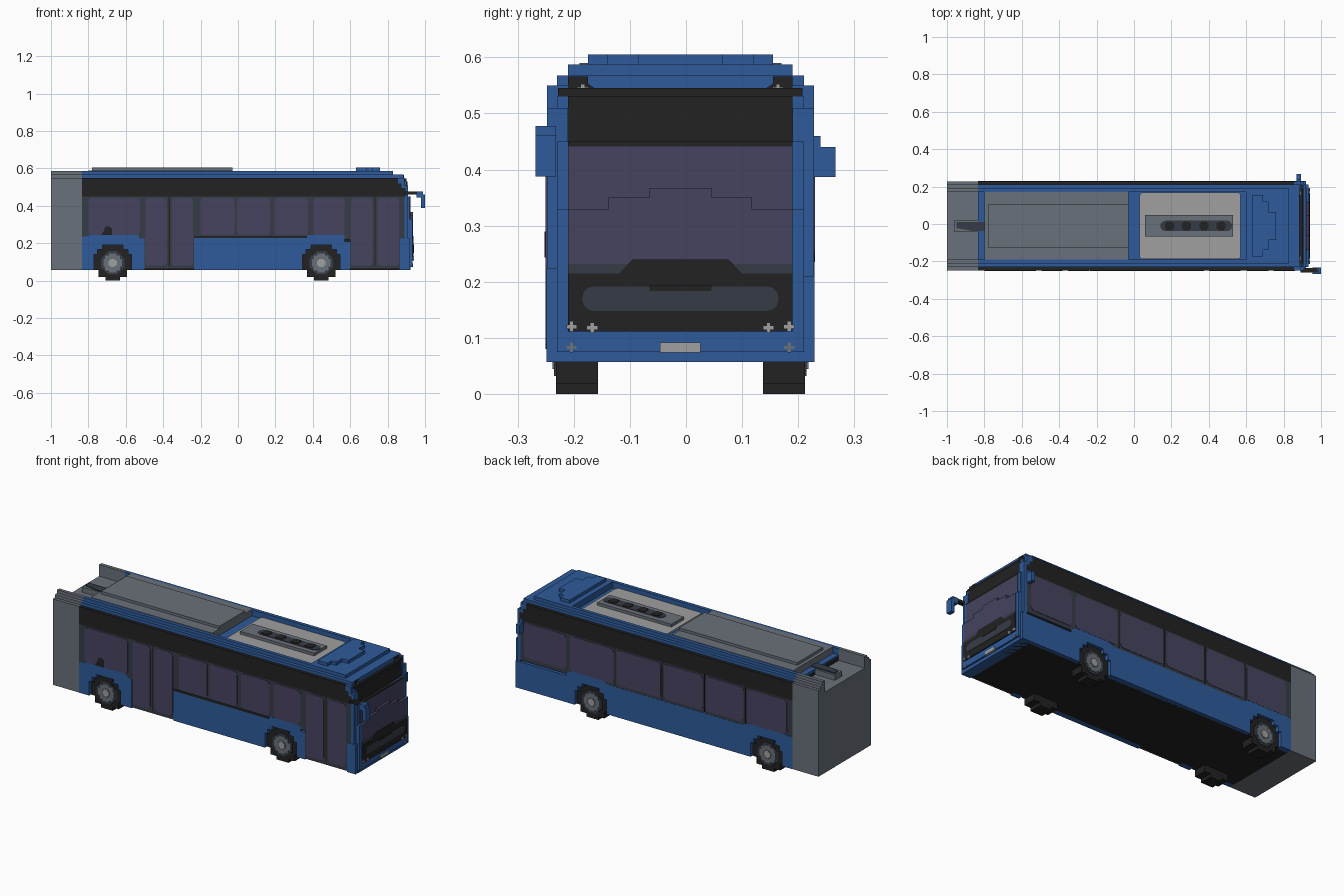
import bpy, math

if "Cube" in bpy.data.objects:
    bpy.data.objects.remove(bpy.data.objects["Cube"], do_unlink=True)


def material(name, rgb):
    lin = [((c / 255 + 0.055) / 1.055) ** 2.4 if c > 10 else c / 3295 for c in rgb] + [1]
    m = bpy.data.materials.new(name)
    m.use_nodes = True
    m.diffuse_color = lin
    bsdf = next(n for n in m.node_tree.nodes if n.type == 'BSDF_PRINCIPLED')
    bsdf.inputs["Base Color"].default_value = lin
    return m


BLUE = material("blue paint", (46, 91, 155))
BLACK = material("black trim", (34, 34, 34))
GLASS = material("tinted purple glass", (70, 67, 96))
SLATE = material("slate frame", (54, 60, 70))
GREY = material("grey panel", (106, 113, 122))
PALE = material("pale grey", (160, 160, 160))
C = -0.01                       # centre line of the body in y
OUT, CORE = 0.238, 0.218        # half widths of the skin and the core
WHEELS = (-0.67, 0.445)


def prism(name, pts, axis, a, b, mat):
    """Extrude a 2D outline from a to b along x, y or z."""
    place = {'x': lambda u, v, t: (t, u, v), 'y': lambda u, v, t: (u, t, v),
             'z': lambda u, v, t: (u, v, t)}[axis]
    n = len(pts)
    verts = [place(u, v, t) for t in (a, b) for u, v in pts]
    faces = [list(range(n)), list(range(2 * n - 1, n - 1, -1))]
    faces += [[i, i + n, (i + 1) % n + n, (i + 1) % n] for i in range(n)]
    me = bpy.data.meshes.new(name)
    me.from_pydata(verts, [], faces)
    me.materials.append(mat)
    # make the normals point outwards
    import bmesh
    bm = bmesh.new()
    bm.from_mesh(me)
    bmesh.ops.recalc_face_normals(bm, faces=bm.faces)
    bm.to_mesh(me)
    bm.free()
    ob = bpy.data.objects.new(name, me)
    bpy.context.collection.objects.link(ob)
    return ob


def rect(u0, u1, v0, v1):
    return [(u0, v0), (u1, v0), (u1, v1), (u0, v1)]


def box(name, x, y, z, mat):
    return prism(name, rect(*x, *y), 'z', z[0], z[1], mat)


def rounded(u0, u1, v0, v1, r):
    pts = []
    for cu, cv, a0 in ((u1 - r, v1 - r, 0), (u0 + r, v1 - r, 90),
                       (u0 + r, v0 + r, 180), (u1 - r, v0 + r, 270)):
        for k in range(4):
            a = math.radians(a0 + 30 * k)
            pts.append((cu + r * math.cos(a), cv + r * math.sin(a)))
    return pts


def stepped_disc(cx, cz, r, s):
    """Blocky circle outline made of square steps."""
    n = round(r / s)
    right = []
    for k in range(-n, n):
        w = round(math.sqrt(max(r * r - ((k + 0.5) * s) ** 2, 0)) / s) * s
        right += [(w, k * s), (w, (k + 1) * s)]
    pts = [p for i, p in enumerate(right)
           if i == 0 or i == len(right) - 1
           or not (right[i - 1][0] == p[0] == right[i + 1][0])]
    pts += [(-u, v) for u, v in reversed(pts)]
    return [(cx + u, cz + v) for u, v in pts]


def skirt(name, x0, x1, top, wheels, side):
    """Lower side panel with stepped wheel arches."""
    pts = [(x0, 0.057)]
    for w in wheels:
        arch = [(-0.1, 0.057), (-0.1, 0.14), (-0.082, 0.14), (-0.082, 0.168),
                (-0.055, 0.168), (-0.055, 0.19)]
        pts += [(w + u, v) for u, v in arch]
        pts += [(w - u, v) for u, v in reversed(arch)]
    pts += [(x1, 0.057)] + top
    prism(name, pts, 'y', C + side * (CORE - 0.01), C + side * (OUT + 0.001), BLUE)


# Main shell
box("body_core", (-0.835, 0.90), (C - CORE, C + CORE), (0.057, 0.545), BLACK)
box("roof_floor", (-0.835, 0.88), (C - 0.22, C + 0.22), (0.54, 0.552), BLUE)
box("rear_body", (-1, -0.835), (C - OUT, C + OUT), (0.057, 0.52), GREY)

# Stepped roof rails and both side walls
for s, label in ((-1, "right"), (1, "left")):
    rail = [(C + s * d, z) for d, z in ((0.18, 0.515), (0.22, 0.515), (0.22, 0.568),
                                        (0.20, 0.568), (0.20, 0.587), (0.18, 0.587))]
    rear = [(C + s * OUT, 0.515), (C + s * OUT, 0.55), (C + s * 0.22, 0.55)]
    prism(label + "_roof_rail", rail, 'x', -0.835, 0.60, BLUE)
    prism(label + "_rear_rail", rail[:1] + rear + rail[2:], 'x', -1, -0.835, GREY)
    skin = (C + s * 0.20, C + s * OUT)
    prism(label + "_black_band", [(-0.835, 0.45), (0.895, 0.45), (0.895, 0.495), (0.875, 0.495),
          (0.875, 0.52), (0.855, 0.52), (0.855, 0.55), (-0.835, 0.55)], 'y', *skin, BLACK)
    prism(label + "_front_corner", [(0.895, 0.45), (0.91, 0.45), (0.91, 0.51), (0.89, 0.51),
          (0.89, 0.55), (0.855, 0.55), (0.855, 0.52), (0.875, 0.52), (0.875, 0.495),
          (0.895, 0.495)], 'y', *skin, BLUE)
    prism(label + "_window_frame", rect(-0.835, 0.89, 0.22, 0.45), 'y', *skin, SLATE)
    prism(label + "_front_pillar", rect(0.89, 0.91, 0.057, 0.45), 'y', *skin, BLUE)

# Lower panels: door gaps on the right side, full length on the left
skirt("right_rear_skirt", -0.835, -0.5, [(-0.5, 0.225), (-0.53, 0.225), (-0.53, 0.243),
      (-0.80, 0.243), (-0.80, 0.235), (-0.835, 0.235)], WHEELS[:1], -1)
skirt("right_middle_skirt", -0.235, 0.6, [(0.6, 0.21), (0.57, 0.21), (0.57, 0.243),
      (0.37, 0.243), (0.37, 0.228), (-0.235, 0.228)], WHEELS[1:], -1)
skirt("right_front_skirt", 0.865, 0.92, [(0.92, 0.225), (0.865, 0.225)], (), -1)
skirt("left_skirt", -0.835, 0.92, [(0.92, 0.21), (0.6, 0.21), (0.6, 0.225), (0.57, 0.243),
      (0.36, 0.243), (0.33, 0.228), (-0.52, 0.228), (-0.55, 0.243), (-0.80, 0.243),
      (-0.835, 0.235)], WHEELS, 1)
box("right_sill_line", (-0.235, 0.37), (C - OUT - 0.002, C - 0.2), (0.228, 0.24), BLACK)
for x0, x1 in ((-0.5, -0.235), (0.6, 0.865)):
    box("door_panel", (x0, x1), (C - OUT, C - 0.2), (0.062, 0.235), SLATE)
    m = (x0 + x1) / 2
    box("door_split", (m - 0.003, m + 0.003), (C - OUT - 0.001, C - 0.2), (0.075, 0.45), BLACK)

# Side glazing
DOORS = [(-0.495, -0.382), (-0.353, -0.24), (0.605, 0.718), (0.747, 0.86)]
RIGHT = [(-0.80, -0.525), (-0.20, -0.02), (-0.005, 0.17), (0.195, 0.375), (0.40, 0.57)]
LEFT = [(0.60, 0.865), (0.30, 0.575), (0.0, 0.28), (-0.265, -0.02), (-0.525, -0.285),
        (-0.80, -0.545)]
for s, z0, panes in ((-1, 0.08, DOORS), (-1, 0.243, RIGHT), (1, 0.243, LEFT)):
    for x0, x1 in panes:
        prism("door_glass" if z0 < 0.1 else "side_window", rounded(x0, x1, z0, 0.443, 0.02),
              'y', C + s * (OUT - 0.004), C + s * (OUT + 0.002), GLASS)
for x in (0.29, -0.01, -0.275, -0.535):
    box("left_window_divider", (x - 0.004, x + 0.004), (C + 0.23, C + OUT + 0.002),
        (0.235, 0.45), BLACK)
prism("window_mark", [(-0.735, 0.243), (-0.675, 0.243), (-0.675, 0.28), (-0.69, 0.29),
      (-0.71, 0.29), (-0.72, 0.26)], 'y', C - 0.23, C - OUT - 0.004, BLACK)

# Stepped nose
prism("nose", [(0.86, 0.057), (0.922, 0.057), (0.922, 0.075), (0.932, 0.075), (0.932, 0.33),
      (0.918, 0.33), (0.918, 0.45), (0.902, 0.45), (0.902, 0.53), (0.885, 0.53),
      (0.885, 0.568), (0.83, 0.568), (0.83, 0.54)], 'y', C - 0.22, C + 0.22, BLUE)
box("nose_bumper", (0.88, 0.92), (C - OUT, C + OUT), (0.057, 0.075), BLUE)
W = 0.20
prism("windscreen_lower", [(C + u, v) for u, v in ((-W, 0.21), (W, 0.21), (W, 0.33),
      (0.128, 0.33), (0.128, 0.35), (0.055, 0.35), (0.055, 0.367), (-0.055, 0.367),
      (-0.055, 0.35), (-0.128, 0.35), (-0.128, 0.33), (-W, 0.33))], 'x', 0.916, 0.935, GLASS)
box("windscreen_upper", (0.91, 0.921), (C - W, C + W), (0.33, 0.441), GLASS)
box("windscreen_header", (0.89, 0.921), (C - W, C + W), (0.441, 0.45), BLACK)
box("destination_panel", (0.89, 0.905), (C - W, C + W), (0.45, 0.53), BLACK)
box("windscreen_base", (0.92, 0.936), (C - W, C + W), (0.21, 0.232), SLATE)
prism("front_mask", [(C + u, v) for u, v in ((-W, 0.111), (W, 0.111), (W, 0.215), (0.11, 0.215),
      (0.085, 0.24), (-0.085, 0.24), (-0.11, 0.215), (-W, 0.215))], 'x', 0.92, 0.938, BLACK)
prism("grille", rounded(C - 0.175, C + 0.175, 0.148, 0.192, 0.021), 'x', 0.92, 0.94, SLATE)
box("grille_brow", (0.92, 0.942), (C - 0.055, C + 0.055), (0.184, 0.194), BLACK)
box("number_plate", (0.92, 0.936), (C - 0.036, C + 0.036), (0.074, 0.092), PALE)
for s in (-1, 1):
    prism("header_corner", [(C + s * u, v) for u, v in ((W, 0.528), (0.125, 0.528),
          (0.145, 0.54), (0.165, 0.553), (0.165, 0.566), (W, 0.566))], 'x', 0.87, 0.888, BLACK)
    # Cross-shaped lamps
    for d, z, x, mat in ((0.194, 0.12, 0.94, PALE), (0.157, 0.118, 0.94, PALE),
                         (0.174, 0.543, 0.89, PALE), (0.194, 0.083, 0.934, GREY)):
        y = C + s * d
        box("lamp_bar", (x - 0.01, x), (y - 0.009, y + 0.009), (z - 0.003, z + 0.003), mat)
        box("lamp_post", (x - 0.01, x), (y - 0.003, y + 0.003), (z - 0.009, z + 0.009), mat)

# Front roof and its stepped pod
box("front_roof", (0.60, 0.83), (C - 0.20, C + 0.20), (0.545, 0.587), BLUE)
box("front_roof_shoulder", (0.60, 0.87), (C - 0.22, C + 0.22), (0.545, 0.568), BLUE)
prism("roof_pod", [(0.63, C - 0.165), (0.69, C - 0.165), (0.69, C - 0.13), (0.72, C - 0.13),
      (0.72, C - 0.075), (0.76, C - 0.075), (0.76, C + 0.075), (0.72, C + 0.075),
      (0.72, C + 0.13), (0.69, C + 0.13), (0.69, C + 0.165), (0.63, C + 0.165)],
      'z', 0.58, 0.605, BLUE)

# Roof equipment
box("battery_cover", (-0.80, -0.03), (C - 0.18, C + 0.18), (0.52, 0.59), GREY)
box("battery_cover_top", (-0.78, -0.03), (C - 0.115, C + 0.115), (0.58, 0.605), GREY)
prism("pale_roof_panel", rounded(0.03, 0.57, C - 0.178, C + 0.178, 0.015), 'z', 0.545, 0.562, PALE)
box("vent_box", (0.06, 0.53), (C - 0.057, C + 0.057), (0.555, 0.578), GREY)
prism("vent_strip", rounded(0.14, 0.525, C - 0.028, C + 0.028, 0.027), 'z', 0.57, 0.581, SLATE)
for x in (0.19, 0.28, 0.375, 0.465):
    prism("vent_fan", stepped_disc(x, C, 0.024, 0.008), 'z', 0.57, 0.584, BLACK)
box("rear_exhaust_box", (-0.96, -0.80), (C - 0.032, C + 0.032), (0.515, 0.55), GREY)
prism("rear_exhaust_top", [(-0.95, C - 0.012), (-0.86, C - 0.028), (-0.80, C - 0.028),
      (-0.80, C + 0.02), (-0.95, C + 0.02)], 'z', 0.54, 0.556, SLATE)

# Wheels
for wx in WHEELS:
    for s in (-1, 1):
        def disc(name, r, step, d0, d1, mat):
            prism(name, stepped_disc(wx, 0.095, r, step), 'y', C + s * d0, C + s * d1, mat)
        disc("tyre", 0.095, 0.019, 0.147, 0.222, BLACK)
        disc("wheel_rim", 0.063, 0.009, 0.20, 0.225, SLATE)
        disc("wheel_disc", 0.05, 0.01, 0.20, 0.228, GREY)
        disc("wheel_hub", 0.022, 0.0055, 0.20, 0.234, PALE)

# Mirrors
box("right_mirror_arm", (0.89, 0.98), (-0.258, -0.235), (0.462, 0.478), BLACK)
box("right_mirror_joint", (0.955, 0.99), (-0.268, -0.232), (0.445, 0.478), BLUE)
box("right_mirror", (0.978, 1.0), (-0.268, -0.232), (0.388, 0.462), BLUE)
box("left_mirror", (0.87, 0.892), (0.22, 0.266), (0.387, 0.44), BLUE)
box("left_mirror_stay", (0.87, 0.892), (0.22, 0.24), (0.44, 0.46), BLUE)
